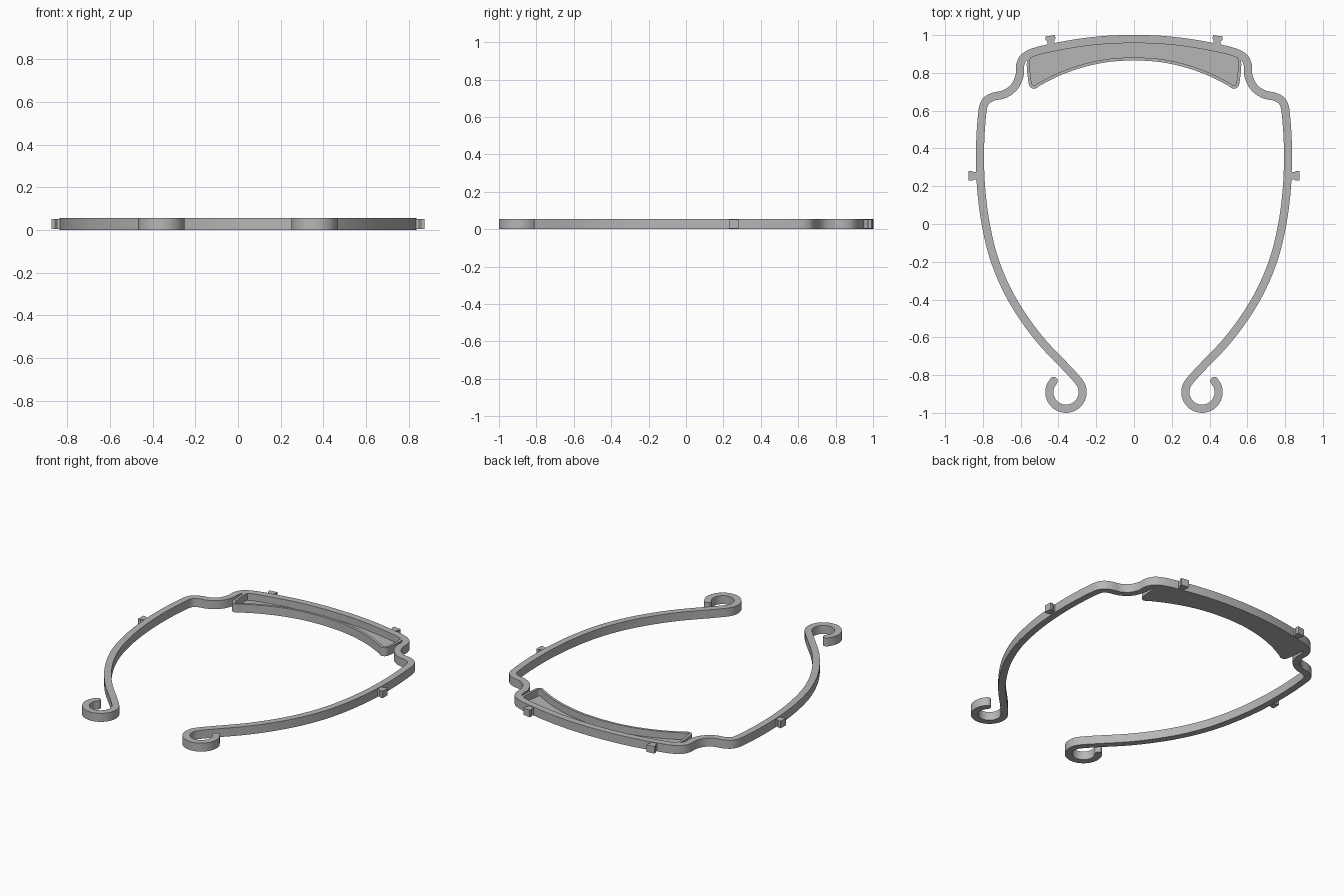
import bpy, bmesh, math
from mathutils import Vector

cube = bpy.data.objects.get("Cube")
if cube:
    bpy.data.objects.remove(cube)

HEIGHT = 0.055
BAND = 0.0215   # half width of the band
WALL = 0.008    # half width of the tray wall

grey = bpy.data.materials.new("plain_grey")
grey.use_nodes = True
colour = (0.47, 0.47, 0.47, 1)
grey.diffuse_color = colour
grey.node_tree.nodes["Principled BSDF"].inputs["Base Color"].default_value = colour


def finish(name, bm, height, z=0.0):
    """Extrude flat faces upward and make a shaded object."""
    flat = bm.faces[:]
    top = bmesh.ops.extrude_face_region(bm, geom=flat)["geom"]
    bmesh.ops.translate(bm, vec=(0, 0, height),
                        verts=[g for g in top if isinstance(g, bmesh.types.BMVert)])
    bmesh.ops.translate(bm, vec=(0, 0, z), verts=bm.verts)
    bmesh.ops.recalc_face_normals(bm, faces=bm.faces)
    mesh = bpy.data.meshes.new(name)
    bm.to_mesh(mesh)
    bm.free()
    mesh.materials.append(grey)
    obj = bpy.data.objects.new(name, mesh)
    bpy.context.collection.objects.link(obj)
    bpy.ops.object.select_all(action="DESELECT")
    obj.select_set(True)
    bpy.context.view_layer.objects.active = obj
    bpy.ops.object.shade_smooth_by_angle(angle=math.radians(35))
    return obj


def spline(points, steps=6):
    """Centripetal-style smooth path through the points."""
    p = [Vector(q) for q in points]
    out = []
    for i in range(len(p) - 1):
        a, b = p[i], p[i + 1]
        length = (b - a).length

        def tangent(k):
            lo, hi = max(k - 1, 0), min(k + 1, len(p) - 1)
            return (p[hi] - p[lo]).normalized() * length
        ta, tb = tangent(i), tangent(i + 1)
        for s in range(steps):
            t = s / steps
            out.append(a * (2*t**3 - 3*t**2 + 1) + ta * (t**3 - 2*t**2 + t)
                       + b * (3*t**2 - 2*t**3) + tb * (t**3 - t**2))
    return out + [p[-1]]


def mirrored(half):
    """Join a half path that starts on x = 0 with its mirror image."""
    return [Vector((-q.x, q.y)) for q in reversed(half[1:])] + list(half)


def ribbon(name, path, half, height, round_ends=False):
    """Upright strip of constant width along a flat path."""
    n = len(path)
    rows = []
    for i, q in enumerate(path):
        d = (path[min(i + 1, n - 1)] - path[max(i - 1, 0)]).normalized()
        rows.append((q, d, half))
    if round_ends:
        angles = [math.radians(a) for a in (20, 40, 60, 75, 87)]
        (q0, d0, _), (q1, d1, _) = rows[0], rows[-1]
        start = [(q0 - d0 * half * math.sin(a), d0, half * math.cos(a)) for a in reversed(angles)]
        end = [(q1 + d1 * half * math.sin(a), d1, half * math.cos(a)) for a in angles]
        rows = start + rows + end
    bm = bmesh.new()
    pairs = []
    for q, d, w in rows:
        side = Vector((-d.y, d.x)) * w
        pairs.append([bm.verts.new((*(q + s * side), 0)) for s in (1, -1)])
    for a, b in zip(pairs, pairs[1:]):
        bm.faces.new((a[0], a[1], b[1], b[0]))
    return finish(name, bm, height)


def crown(x):
    """Height in y of the shallow arc at the back."""
    return 0.98 - (2.04 - math.sqrt(2.04**2 - x * x))


# Band: back arc, shoulders, long arms and open hooks
arc = [(x, crown(x)) for x in (0, 0.14, 0.28, 0.42, 0.53)]
shoulder = [(0.582, 0.882), (0.603, 0.84), (0.605, 0.79), (0.632, 0.728),
            (0.685, 0.688), (0.75, 0.672), (0.788, 0.645), (0.803, 0.59)]
arm = [(0.815, 0.4), (0.81, 0.2), (0.785, 0.0), (0.735, -0.2),
       (0.645, -0.4), (0.508, -0.6), (0.34, -0.78)]
hook = [(0.36 + 0.088 * math.cos(math.radians(a)), -0.89 + 0.088 * math.sin(math.radians(a)))
        for a in range(138, 403, 22)]
ribbon("curved_band", mirrored(spline(arc + shoulder + arm + hook)), BAND, HEIGHT, True)

# Tray wall: concave front edge with rounded corners
R = 1.0
front = [(x, 0.875 - R + math.sqrt(R * R - x * x)) for x in (0, 0.13, 0.26, 0.39, 0.5)]
corner = [(0.528, 0.724), (0.545, 0.733), (0.552, 0.76), (0.56, 0.84), (0.556, 0.885)]
wall_path = mirrored(spline(front + corner))
ribbon("tray_wall", wall_path, WALL, HEIGHT)

# Tray floor: thin sheet between the wall and the back arc
bm = bmesh.new()
lower = [q for q in wall_path]
rows = []
for i, q in enumerate(lower):
    x = 0.555 * (2 * i / (len(lower) - 1) - 1)
    rows.append((bm.verts.new((q.x, q.y, 0)), bm.verts.new((x, crown(x), 0))))
outline = [r[0] for r in rows] + [r[1] for r in reversed(rows)]
bm.faces.new(outline)
finish("tray_floor", bm, 0.01)


# Pegs: short flared studs on the outside of the band
def peg(name, x, y, angle):
    profile = [(-0.01, 0.019), (0.025, 0.019), (0.034, 0.026), (0.052, 0.026)]
    out = profile + [(u, -v) for u, v in reversed(profile)]
    c, s = math.cos(angle), math.sin(angle)
    bm = bmesh.new()
    bm.faces.new([bm.verts.new((x + u * c - v * s, y + u * s + v * c, 0)) for u, v in out])
    finish(name, bm, 0.046, 0.005)


for side, sign in (("left", 1), ("right", -1)):
    peg(side + "_arm_peg", sign * 0.823, 0.255, 0 if sign > 0 else math.pi)
    peg(side + "_back_peg", sign * 0.437, 0.945, math.pi / 2 - sign * math.radians(8))
